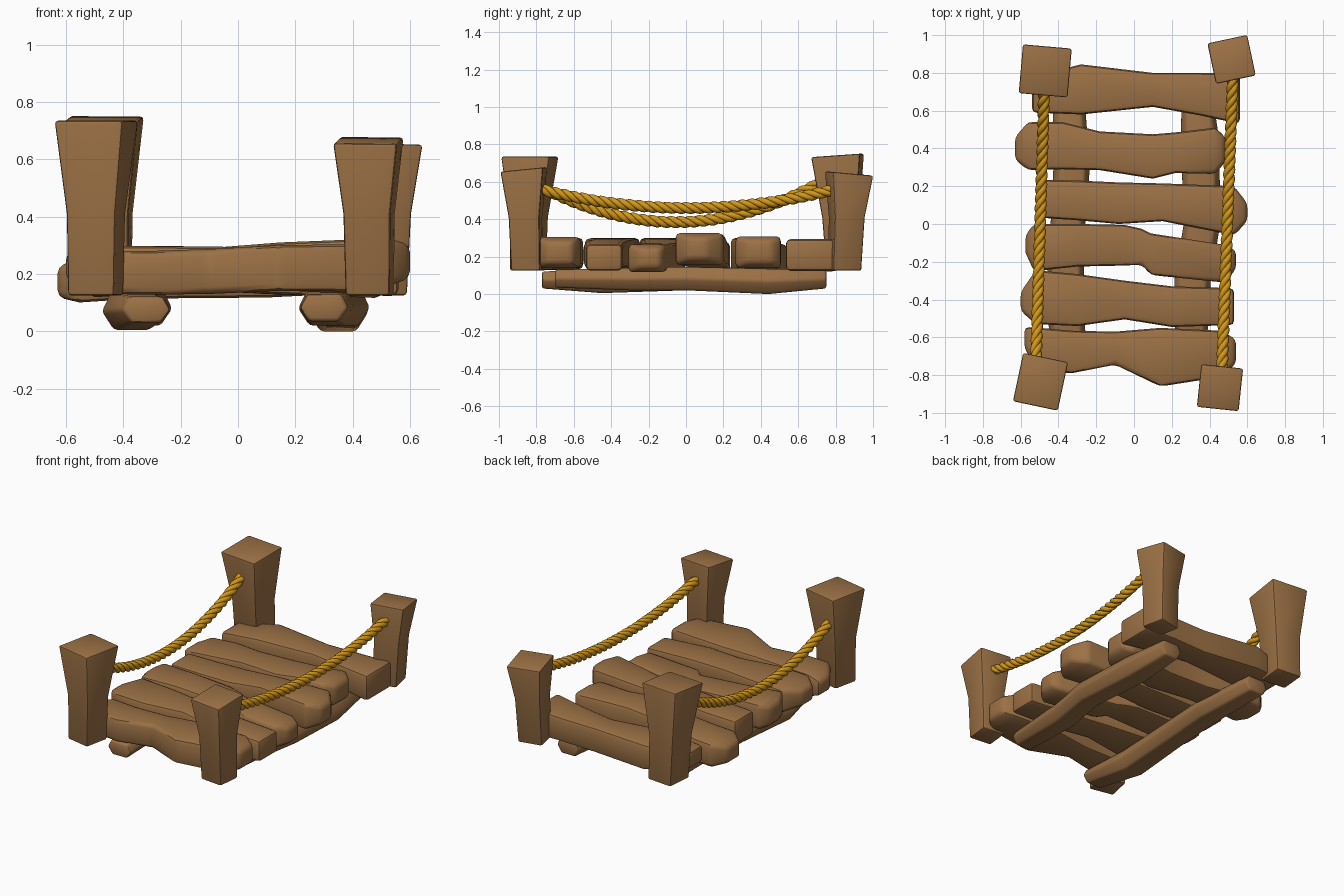
import bpy, bmesh, math
from mathutils import Vector

if "Cube" in bpy.data.objects:
    bpy.data.objects.remove(bpy.data.objects["Cube"])


def material(name, rgb):
    m = bpy.data.materials.new(name)
    m.diffuse_color = (*rgb, 1)
    m.use_nodes = True
    m.node_tree.nodes["Principled BSDF"].inputs["Base Color"].default_value = m.diffuse_color
    return m


WOOD = material("brown wood", (0.33, 0.165, 0.06))
ROPE = material("golden rope", (0.65, 0.31, 0.01))


def finish(bm, name, mat, angle):
    bmesh.ops.recalc_face_normals(bm, faces=bm.faces)
    me = bpy.data.meshes.new(name)
    bm.to_mesh(me)
    bm.free()
    me.materials.append(mat)
    ob = bpy.data.objects.new(name, me)
    bpy.context.collection.objects.link(ob)
    bpy.ops.object.select_all(action='DESELECT')
    ob.select_set(True)
    bpy.context.view_layer.objects.active = ob
    bpy.ops.object.shade_smooth_by_angle(angle=math.radians(angle))
    return ob


def add_loft(bm, rings):
    """Skin a list of point rings and cap both ends."""
    vs = [[bm.verts.new(p) for p in r] for r in rings]
    n = len(rings[0])
    for a, b in zip(vs, vs[1:]):
        for i in range(n):
            j = (i + 1) % n
            bm.faces.new((a[i], a[j], b[j], b[i]))
    bm.faces.new(vs[0][::-1])
    bm.faces.new(vs[-1])


def carved(name, rings, bevel):
    bm = bmesh.new()
    add_loft(bm, rings)
    bmesh.ops.recalc_face_normals(bm, faces=bm.faces)
    edges = [e for e in bm.edges if e.calc_face_angle(0) > math.radians(32)]
    bmesh.ops.bevel(bm, geom=edges, offset=bevel, segments=2, profile=0.5,
                    affect='EDGES', clamp_overlap=True)
    finish(bm, name, WOOD, 40)


# Posts: square shaft that flares to a wide, slightly tilted top
def post(name, bottom, low, top, size, angle, z, slope):
    a = math.radians(angle)

    def ring(c, w, d, z, s=0):
        pts = []
        for sx, sy in ((-1, -1), (1, -1), (1, 1), (-1, 1)):
            dx, dy = sx * w / 2, sy * d / 2
            x = dx * math.cos(a) - dy * math.sin(a)
            y = dx * math.sin(a) + dy * math.cos(a)
            pts.append((c[0] + x, c[1] + y, z + s * y))
        return pts
    mid = [(p + q) / 2 for p, q in zip(bottom, top)]
    carved(name, [ring(bottom, low, low, 0.125),
                  ring(mid, low + 0.01, low + 0.01, 0.41),
                  ring(top, *size, z, slope)], 0.012)


post("front_left_post", (-0.497, -0.845), 0.165, (-0.495, -0.835), (0.245, 0.265), -12, 0.735, 0)
post("front_right_post", (0.46, -0.85), 0.155, (0.455, -0.867), (0.225, 0.23), -6, 0.667, 0.1)
post("back_left_post", (-0.465, 0.845), 0.175, (-0.47, 0.81), (0.262, 0.262), -5, 0.742, 0.07)
post("back_right_post", (0.50, 0.847), 0.155, (0.517, 0.872), (0.218, 0.222), 12, 0.645, -0.09)

# Planks: (left bottom z, left top z, right bottom z, right top z), then (x, y0, y1)
PLANKS = [
    ((0.13, 0.28, 0.14, 0.305),
     [(-0.58, -0.66, -0.545), (-0.5, -0.78, -0.55), (-0.33, -0.79, -0.565), (-0.1, -0.745, -0.57),
      (0.14, -0.86, -0.55), (0.46, -0.81, -0.565), (0.54, -0.74, -0.61)]),
    ((0.15, 0.305, 0.13, 0.27),
     [(-0.6, -0.46, -0.36), (-0.52, -0.53, -0.245), (-0.3, -0.54, -0.265), (-0.05, -0.505, -0.30),
      (0.2, -0.545, -0.33), (0.53, -0.535, -0.34)]),
    ((0.14, 0.295, 0.12, 0.26),
     [(-0.575, -0.15, -0.06), (-0.53, -0.25, 0.0), (-0.3, -0.225, 0.0), (-0.05, -0.22, -0.005),
      (0.04, -0.215, -0.025), (0.09, -0.27, -0.05), (0.48, -0.31, -0.11), (0.54, -0.24, -0.14)]),
    ((0.12, 0.275, 0.155, 0.325),
     [(-0.52, 0.035, 0.235), (-0.3, 0.02, 0.23), (-0.08, 0.0, 0.22), (0.15, 0.015, 0.215),
      (0.53, -0.06, 0.20), (0.6, 0.015, 0.11)]),
    ((0.10, 0.26, 0.14, 0.32),
     [(-0.63, 0.34, 0.46), (-0.56, 0.285, 0.54), (-0.38, 0.29, 0.54), (-0.18, 0.285, 0.49),
      (0.1, 0.24, 0.475), (0.22, 0.27, 0.485), (0.43, 0.265, 0.51), (0.485, 0.33, 0.46)]),
    ((0.13, 0.29, 0.12, 0.29),
     [(-0.54, 0.59, 0.78), (-0.28, 0.58, 0.845), (0.1, 0.62, 0.80), (0.35, 0.575, 0.80),
      (0.56, 0.53, 0.795)]),
]
for k, (zs, outline) in enumerate(PLANKS):
    rings = []
    last = len(outline) - 1
    for i, (x, y0, y1) in enumerate(outline):
        t = (x + 0.55) / 1.1
        lo = zs[0] + (zs[2] - zs[0]) * t + 0.006 * math.sin(7 * x + k)
        hi = zs[1] + (zs[3] - zs[1]) * t + 0.006 * math.sin(6 * x + 2 * k)
        near = outline[1 if i == 0 else last - 1] if i in (0, last) else None
        if near and (y1 - y0) < 0.75 * (near[2] - near[1]):   # pointed ends are thinner
            lo, hi = lo + 0.025, hi - 0.025
        rings.append([(x, y0, lo), (x, y1, lo), (x, y1, hi), (x, y0, hi)])
    carved("plank_%d" % (k + 1), rings, 0.024)


# Bearers under the planks: (y, centre x, width, bottom z, top z)
def bearer(name, stations):
    rings = []
    for y, x, w, lo, hi in stations:
        m, h = (lo + hi) / 2, w / 2
        rings.append([(x - h, y, m), (x - 0.6 * h, y, lo), (x + 0.6 * h, y, lo),
                      (x + h, y, m), (x + 0.7 * h, y, hi), (x - 0.7 * h, y, hi)])
    carved(name, rings, 0.012)


bearer("left_bearer", [(-0.77, -0.32, 0.17, 0.03, 0.12), (-0.45, -0.37, 0.21, 0.005, 0.135),
                       (0.0, -0.35, 0.19, 0.02, 0.145), (0.3, -0.33, 0.2, 0.02, 0.14),
                       (0.75, -0.35, 0.17, 0.03, 0.13)])
bearer("right_bearer", [(-0.7, 0.30, 0.17, 0.035, 0.13), (-0.3, 0.31, 0.2, 0.02, 0.14),
                        (0.0, 0.36, 0.2, 0.02, 0.145), (0.44, 0.35, 0.21, 0.0, 0.135),
                        (0.75, 0.33, 0.16, 0.03, 0.13)])


# Ropes: three strands twisted around a sagging line
def rope(name, a, sag, b):
    a, b = Vector(a), Vector(b)
    n, sides, r, off, pitch = 150, 8, 0.0165, 0.0155, 0.15
    drop = (a.z + b.z) / 2 - sag

    def centre(t):
        p = a.lerp(b, t)
        p.z -= 4 * drop * t * (1 - t)
        return p

    def strand(t, phase):
        ang = 2 * math.pi * t * (b.y - a.y) / pitch + phase
        tan = (centre(t + 0.01) - centre(t - 0.01)).normalized()
        side = tan.cross(Vector((0, 0, 1))).normalized()
        up = side.cross(tan)
        return centre(t) + off * (math.sin(ang) * side + math.cos(ang) * up)
    bm = bmesh.new()
    for s in range(3):
        ph = s * 2 * math.pi / 3
        rings = []
        for i in range(n + 1):
            t = i / n
            p = strand(t, ph)
            tan = (strand(t + 0.001, ph) - strand(t - 0.001, ph)).normalized()
            u = tan.cross(Vector((0, 0, 1))).normalized()
            v = u.cross(tan)
            rings.append([p + r * (math.cos(q) * u + math.sin(q) * v)
                          for q in (2 * math.pi * j / sides for j in range(sides))])
        add_loft(bm, rings)
    finish(bm, name, ROPE, 60)


rope("left_rope", (-0.52, -0.78, 0.575), 0.385, (-0.475, 0.75, 0.615))
rope("right_rope", (0.465, -0.80, 0.565), 0.46, (0.523, 0.80, 0.56))
